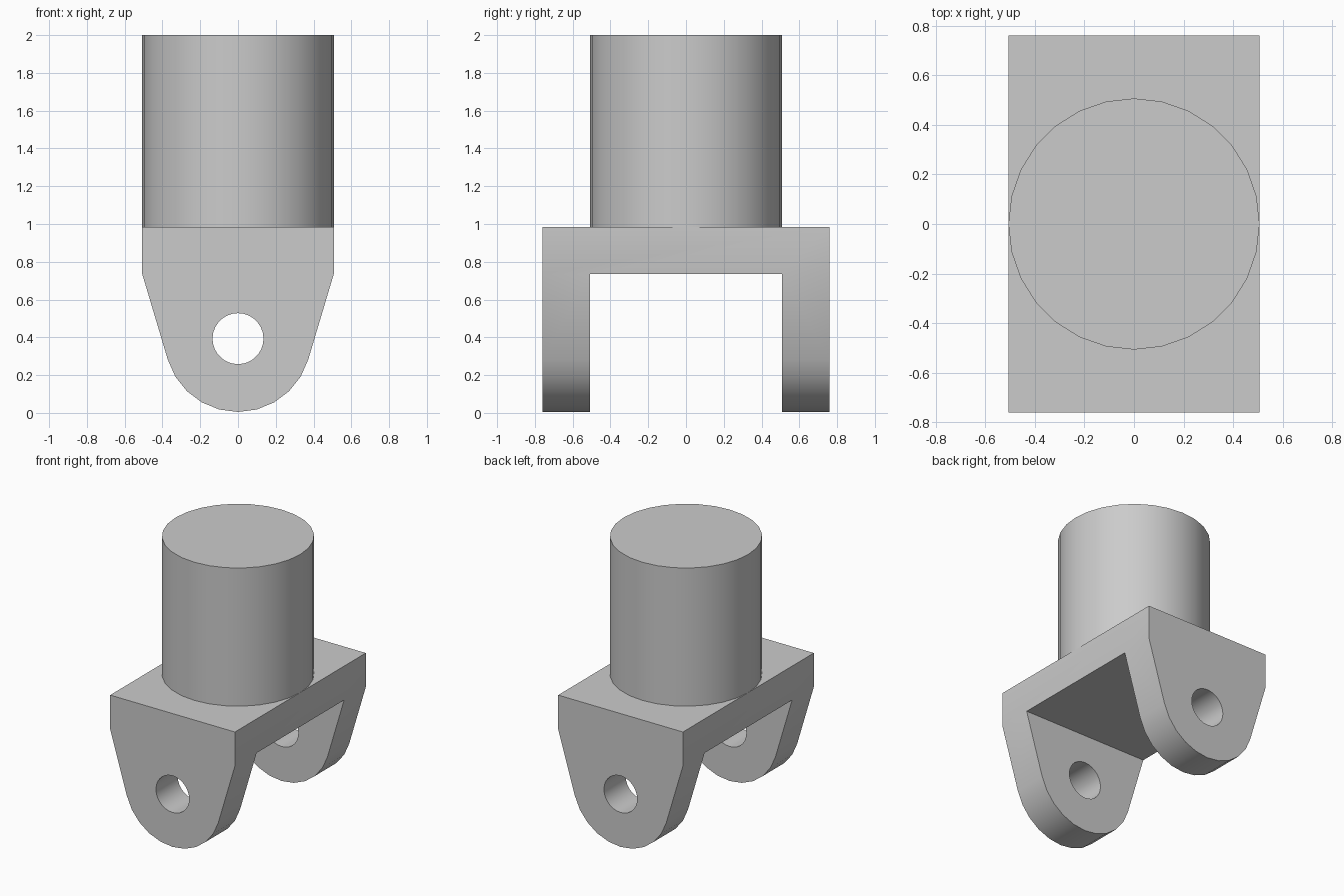
import bpy, bmesh
from math import sin, cos, radians, pi
from mathutils import Matrix

cube = bpy.data.objects.get("Cube")
if cube:
    bpy.data.objects.remove(cube, do_unlink=True)

HALF_X, HALF_Y, GAP_Y = 0.507, 0.76, 0.508
GAP_TOP, DECK_TOP, TOP = 0.735, 0.985, 2.0
PIN_Z, LUG_R, PIN_R = 0.393, 0.388, 0.135

grey = bpy.data.materials.new("plain grey")
grey.use_nodes = True
GREY = (0.6, 0.6, 0.6, 1)
grey.diffuse_color = GREY
grey.node_tree.nodes["Principled BSDF"].inputs["Base Color"].default_value = GREY


def make_object(name, bm):
    bmesh.ops.recalc_face_normals(bm, faces=bm.faces)
    mesh = bpy.data.meshes.new(name)
    bm.to_mesh(mesh)
    bm.free()
    mesh.materials.append(grey)
    obj = bpy.data.objects.new(name, mesh)
    bpy.context.collection.objects.link(obj)
    return obj


def activate(obj):
    bpy.ops.object.select_all(action='DESELECT')
    obj.select_set(True)
    bpy.context.view_layer.objects.active = obj


def cylinder(name, radius, depth, sides, matrix):
    bm = bmesh.new()
    bmesh.ops.create_cone(bm, cap_ends=True, segments=sides, radius1=radius,
                          radius2=radius, depth=depth, matrix=matrix)
    return make_object(name, bm)


def cut(obj, cutter):
    cutter.hide_render = True
    mod = obj.modifiers.new("cut", 'BOOLEAN')
    mod.operation, mod.solver, mod.object = 'DIFFERENCE', 'EXACT', cutter
    activate(obj)
    bpy.ops.object.modifier_apply(modifier=mod.name)
    bpy.data.objects.remove(cutter, do_unlink=True)


# Yoke: tapered, round-ended outline drawn through the full depth
outline = [(-HALF_X, DECK_TOP), (-HALF_X, GAP_TOP)]
for i in range(-5, 6):
    a = radians(14.7 * i)
    outline.append((LUG_R * sin(a), PIN_Z - LUG_R * cos(a)))
outline += [(HALF_X, GAP_TOP), (HALF_X, DECK_TOP)]
bm = bmesh.new()
face = bm.faces.new([bm.verts.new((x, -HALF_Y, z)) for x, z in outline])
side = bmesh.ops.extrude_face_region(bm, geom=[face])["geom"]
bmesh.ops.translate(bm, vec=(0, 2 * HALF_Y, 0),
                    verts=[v for v in side if isinstance(v, bmesh.types.BMVert)])
yoke = make_object("yoke", bm)

# Gap between the two lugs
bm = bmesh.new()
bmesh.ops.create_cube(bm, size=1, matrix=Matrix.Translation((0, 0, GAP_TOP - 0.5))
                      @ Matrix.Diagonal((2, 2 * GAP_Y, 1, 1)))
cut(yoke, make_object("gap_cutter", bm))

# Pin holes
cut(yoke, cylinder("pin_hole_cutter", PIN_R, 2, 28,
                   Matrix.Translation((0, 0, PIN_Z)) @ Matrix.Rotation(pi / 2, 4, 'X')))

# Round shank
shank = cylinder("shank", HALF_X, TOP - DECK_TOP, 28,
                 Matrix.Translation((0, 0, (TOP + DECK_TOP) / 2)))

# Smooth round faces, sharp edges kept
for obj in (yoke, shank):
    activate(obj)
    bpy.ops.object.shade_smooth_by_angle(angle=radians(30))
